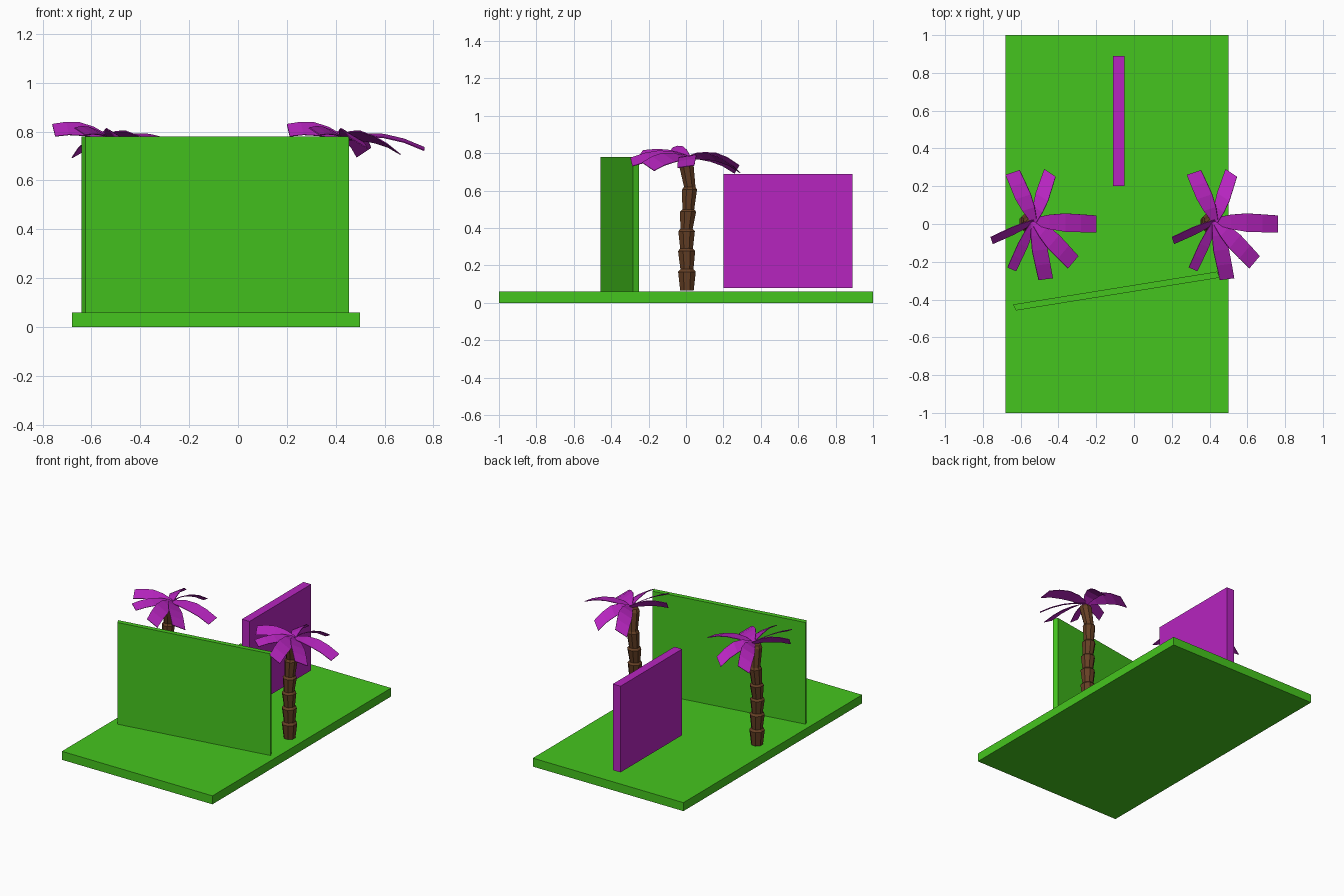
import bpy, math
from mathutils import Vector

if "Cube" in bpy.data.objects:
    bpy.data.objects.remove(bpy.data.objects["Cube"])


def material(name, rgb):
    m = bpy.data.materials.new(name)
    m.diffuse_color = (*rgb, 1)
    m.use_nodes = True
    m.node_tree.nodes["Principled BSDF"].inputs["Base Color"].default_value = m.diffuse_color
    return m


GREEN = material("green", (0.06, 0.56, 0.013))
PURPLE = material("purple", (0.47, 0.018, 0.52))
BROWN = material("brown", (0.13, 0.05, 0.018))


def make(name, verts, faces, mat):
    me = bpy.data.meshes.new(name)
    me.from_pydata(verts, [], faces)
    me.materials.append(mat)
    ob = bpy.data.objects.new(name, me)
    bpy.context.collection.objects.link(ob)
    return ob


def prism(name, outline, z0, z1, mat):
    """Upright slab from a counter-clockwise plan outline."""
    n = len(outline)
    verts = [(x, y, z) for z in (z0, z1) for x, y in outline]
    faces = [tuple(reversed(range(n))), tuple(range(n, 2 * n))]
    faces += [(i, (i + 1) % n, (i + 1) % n + n, i + n) for i in range(n)]
    return make(name, verts, faces, mat)


def rect(x0, x1, y0, y1):
    return [(x0, y0), (x1, y0), (x1, y1), (x0, y1)]


# Ground slab and the two walls
prism("ground_slab", rect(-0.68, 0.50, -1, 1), 0, 0.06, GREEN)
prism("slanted_wall", [(-0.625, -0.458), (0.455, -0.284), (0.44, -0.252), (-0.64, -0.426)],
      0.06, 0.78, GREEN)
prism("floating_wall", rect(-0.11, -0.05, 0.20, 0.89), 0.08, 0.69, PURPLE)

# Trunk joints: (x, y, z)
JOINTS = [(0.40, 0.005, 0.065), (0.40, 0.005, 0.18), (0.40, 0.003, 0.29), (0.398, 0.003, 0.395),
          (0.398, 0.012, 0.50), (0.403, 0.02, 0.62), (0.415, -0.003, 0.765)]
SIDES = 8


def trunk(name, dx):
    # Each segment flares upward, then steps in to the next one
    rings = []
    for i in range(len(JOINTS) - 1):
        a, b = Vector(JOINTS[i]), Vector(JOINTS[i + 1])
        k = 1 - 0.03 * i
        rings += [(a, 0.039 * k), (a.lerp(b, 0.88), 0.051 * k if i < 4 else 0.043)]
    rings.append((Vector(JOINTS[-1]), 0.034))
    verts = [(c.x + dx + r * math.cos(math.tau * (s + 0.5) / SIDES),
              c.y + r * math.sin(math.tau * (s + 0.5) / SIDES), c.z)
             for c, r in rings for s in range(SIDES)]
    faces = [(i * SIDES + s, i * SIDES + (s + 1) % SIDES,
              (i + 1) * SIDES + (s + 1) % SIDES, (i + 1) * SIDES + s)
             for i in range(len(rings) - 1) for s in range(SIDES)]
    faces += [tuple(reversed(range(SIDES))),
              tuple(range(len(verts) - SIDES, len(verts)))]
    make(name, verts, faces, BROWN)


# Frond tips: two end corners, plus how far the middle arches up
CROWN = Vector((0.43, 0.015, 0.775))
FRONDS = [((0.762, -0.045, 0.722), (0.762, 0.045, 0.735), 0.03),
          ((0.61, -0.235, 0.75), (0.665, -0.17, 0.706), 0.025),
          ((0.455, -0.297, 0.775), (0.53, -0.287, 0.73), 0.025),
          ((0.29, -0.23, 0.815), (0.335, -0.25, 0.785), 0.015),
          ((0.20, -0.07, 0.83), (0.212, -0.105, 0.78), 0.02),
          ((0.355, 0.285, 0.735), (0.28, 0.26, 0.692), 0.035),
          ((0.545, 0.25, 0.735), (0.485, 0.29, 0.695), 0.035)]


def crown(name, dx):
    verts, faces = [], []
    for p, q, arch in FRONDS:
        p, q = Vector(p), Vector(q)
        tip, half = (p + q) / 2, (q - p) / 2
        base = len(verts)
        for t, w in ((0.0, 0.4), (0.25, 0.85), (0.5, 1.08), (0.75, 1.05), (1.0, 1.0)):
            c = CROWN.lerp(tip, t) + Vector((dx, 0, 4 * arch * t * (1 - t)))
            verts += [c - half * w, c + half * w]
        faces += [(base + 2 * i, base + 2 * i + 2, base + 2 * i + 3, base + 2 * i + 1)
                  for i in range(4)]
    ob = make(name, verts, faces, PURPLE)
    mod = ob.modifiers.new("thickness", 'SOLIDIFY')
    mod.thickness = 0.004
    mod.offset = 0


# Two identical palms
for side, dx in (("right", 0.0), ("left", -0.96)):
    trunk(side + "_palm_trunk", dx)
    crown(side + "_palm_fronds", dx)
